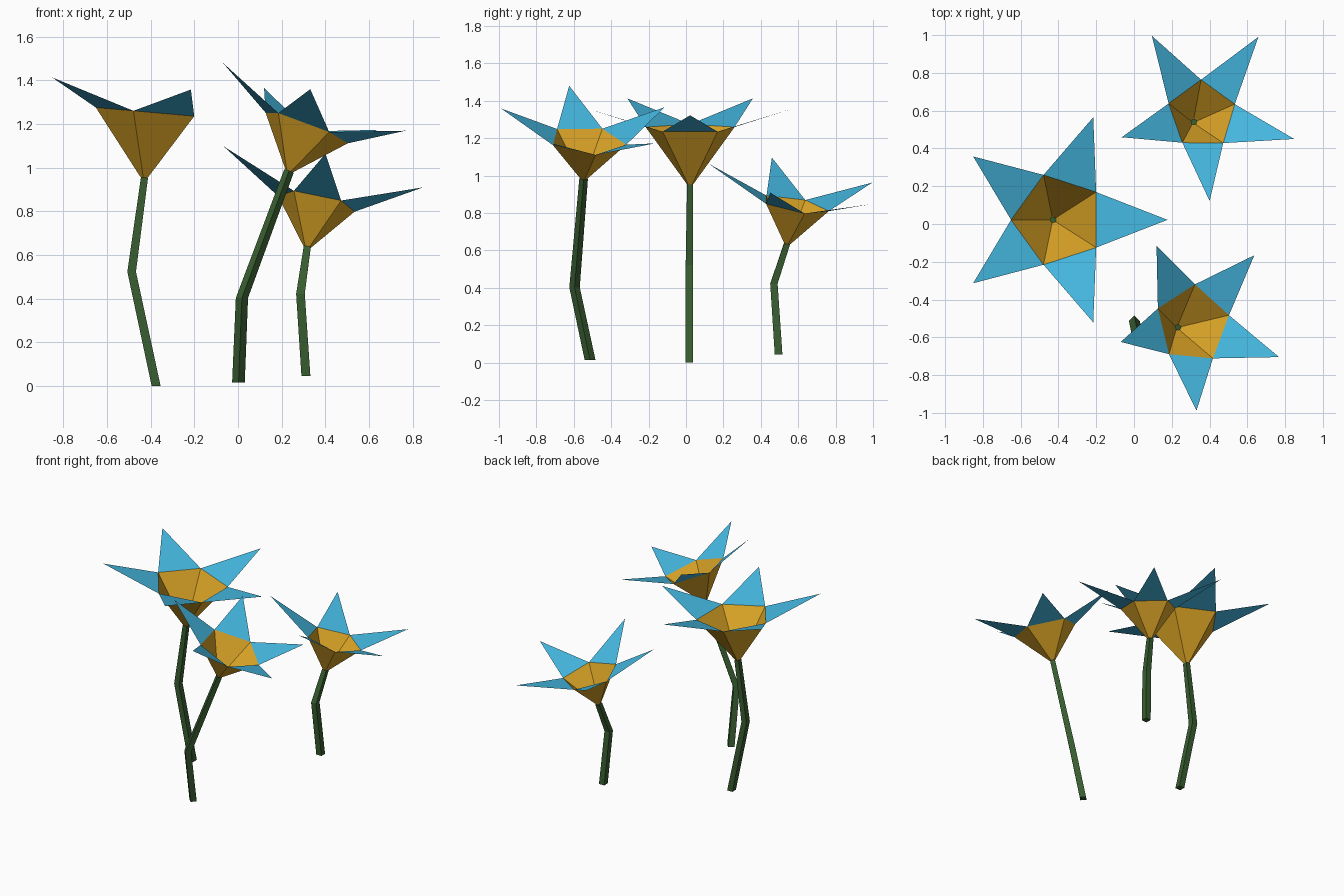
import bpy, bmesh
from math import cos, sin, radians, pi
from mathutils import Vector

if "Cube" in bpy.data.objects:
    bpy.data.objects.remove(bpy.data.objects["Cube"])


def material(name, rgb):
    m = bpy.data.materials.new(name)
    m.diffuse_color = (*rgb, 1)
    m.use_nodes = True
    m.node_tree.nodes["Principled BSDF"].inputs["Base Color"].default_value = m.diffuse_color
    return m


GREEN = material("stem_green", (0.04, 0.11, 0.03))
GOLD = material("cup_gold", (0.72, 0.38, 0.02))
BLUE = material("petal_blue", (0.06, 0.48, 0.75))


def finish(bm, name, mat):
    me = bpy.data.meshes.new(name)
    bm.to_mesh(me)
    bm.free()
    me.materials.append(mat)
    bpy.context.collection.objects.link(bpy.data.objects.new(name, me))


def ring(center, axis, radius, sides, phase):
    """Points of a regular polygon tilted to face along axis."""
    rot = Vector((0, 0, 1)).rotation_difference(Vector(axis))
    return [Vector(center) + rot @ Vector((radius * cos(phase + 2 * pi * i / sides),
                                           radius * sin(phase + 2 * pi * i / sides), 0))
            for i in range(sides)]


def bridge(bm, low, high):
    n = len(low)
    for i in range(n):
        j = (i + 1) % n
        bm.faces.new((low[i], low[j], high[j], high[i]))


def flower(label, center, normal, phase, rim, depth, tip_r, tip_h, bottom, bend, stem_phase):
    n = Vector(normal).normalized()
    c = Vector(center)
    phase, stem_phase = radians(phase), radians(stem_phase)
    base = c - n * depth
    up = Vector((0, 0, 1))

    # four-sided bent stem, slightly tapered
    bm = bmesh.new()
    rings = [[bm.verts.new(p) for p in ring(pos, ax, r, 4, stem_phase)]
             for pos, ax, r in ((bottom, up, 0.029), (bend, up, 0.028), (base, n, 0.023))]
    bridge(bm, rings[0], rings[1])
    bridge(bm, rings[1], rings[2])
    bm.faces.new(rings[0][::-1])
    bm.faces.new(rings[2])
    finish(bm, label + "_stem", GREEN)

    # open five-sided cup
    rim_pts = ring(c, n, rim, 5, phase)
    bm = bmesh.new()
    bridge(bm, [bm.verts.new(p) for p in ring(base, n, 0.018, 5, phase)],
           [bm.verts.new(p) for p in rim_pts])
    finish(bm, label + "_cup", GOLD)

    # one pointed petal on each rim edge
    tips = ring(c + n * tip_h, n, tip_r, 5, phase + pi / 5)
    bm = bmesh.new()
    for i in range(5):
        bm.faces.new([bm.verts.new(p) for p in (rim_pts[i], tips[i], rim_pts[(i + 1) % 5])])
    finish(bm, label + "_petals", BLUE)


flower("left_flower", (-0.402, 0.022, 1.253), (0.088, 0, 1), 180, 0.25, 0.30, 0.571, 0.12,
       (-0.375, 0.018, 0.0), (-0.487, 0.018, 0.523), 45)
flower("front_flower", (0.311, -0.53, 1.188), (0.38, 0.085, 1), 13.7, 0.212, 0.219, 0.472, 0.13,
       (0.002, -0.513, 0.015), (0.018, -0.596, 0.403), 0)
flower("back_flower", (0.36, 0.579, 0.844), (0.207, 0.187, 1), 18.5, 0.188, 0.215, 0.49, 0.137,
       (0.311, 0.495, 0.045), (0.286, 0.47, 0.422), 45)
